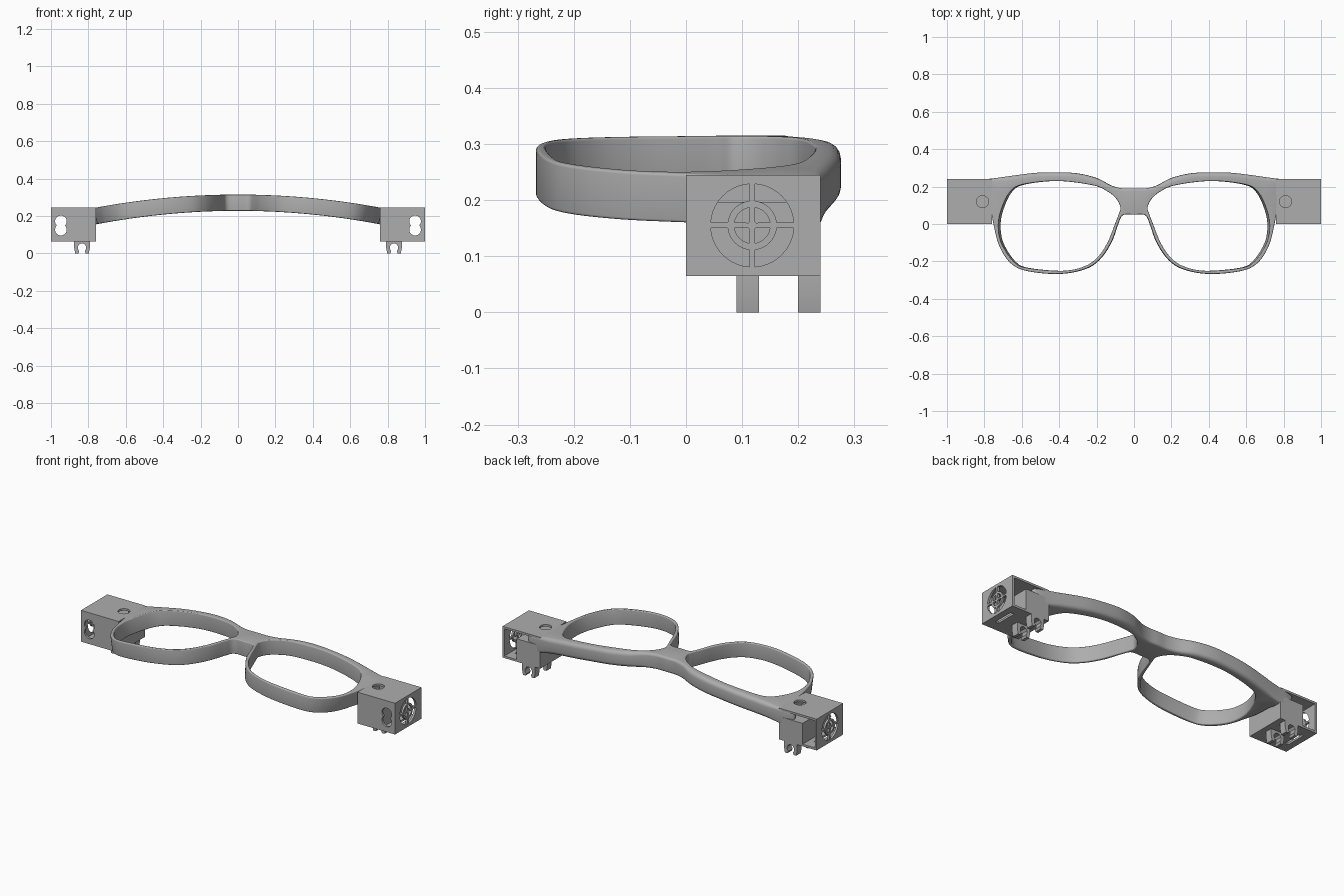
import bpy
import bmesh
from math import sin, cos, pi
from mathutils import Vector

if "Cube" in bpy.data.objects:
    bpy.data.objects.remove(bpy.data.objects["Cube"])

grey = bpy.data.materials.new("plain grey")
grey.use_nodes = True
grey.diffuse_color = (0.42, 0.42, 0.42, 1)
grey.node_tree.nodes["Principled BSDF"].inputs["Base Color"].default_value = (0.42, 0.42, 0.42, 1)


def make_object(name, bm):
    bmesh.ops.recalc_face_normals(bm, faces=bm.faces)
    mesh = bpy.data.meshes.new(name)
    bm.to_mesh(mesh)
    bm.free()
    mesh.materials.append(grey)
    ob = bpy.data.objects.new(name, mesh)
    bpy.context.collection.objects.link(ob)
    return ob


def prism(name, points, push):
    """Extrude a flat outline of 3D points along a vector."""
    bm = bmesh.new()
    face = bm.faces.new([bm.verts.new(p) for p in points])
    out = bmesh.ops.extrude_face_region(bm, geom=[face], use_keep_orig=True)
    moved = [g for g in out["geom"] if isinstance(g, bmesh.types.BMVert)]
    bmesh.ops.translate(bm, verts=moved, vec=push)
    return make_object(name, bm)


def block(name, x, y, z):
    return prism(name, [(x[0], y[0], z[0]), (x[1], y[0], z[0]), (x[1], y[1], z[0]), (x[0], y[1], z[0])],
                 (0, 0, z[1] - z[0]))


def activate(ob):
    bpy.ops.object.select_all(action="DESELECT")
    ob.select_set(True)
    bpy.context.view_layer.objects.active = ob


def cut(ob, cutter):
    cutter.hide_render = True
    mod = ob.modifiers.new("cut", "BOOLEAN")
    mod.operation = "DIFFERENCE"
    mod.solver = "EXACT"
    mod.object = cutter
    activate(ob)
    bpy.ops.object.modifier_apply(modifier=mod.name)
    bpy.data.objects.remove(cutter)


def mirror(ob):
    mod = ob.modifiers.new("mirror", "MIRROR")
    mod.use_mirror_merge = False


def smooth(ob):
    activate(ob)
    bpy.ops.object.shade_smooth_by_angle(angle=pi / 5)


def spline(points, steps=6):
    """Closed smooth curve through the points."""
    pts = [Vector(p) for p in points]
    n = len(pts)
    curve = []
    for i in range(n):
        a, b, c, d = (pts[(i + k) % n] for k in (-1, 0, 1, 2))
        for s in range(steps):
            t = s / steps
            curve.append(0.5 * (2 * b + (c - a) * t + (2 * a - 5 * b + 4 * c - d) * t * t
                                + (3 * b - a - 3 * c + d) * t ** 3))
    return curve


def clamp(v):
    return max(0.0, min(1.0, v))


# Outlines of the right half, clockwise from above
half_outline = [(0, .19), (.06, .19), (.12, .205), (.2, .245), (.3, .27), (.4, .276), (.52, .274),
                (.64, .26), (.74, .246), (.82, .236), (.85, .225), (.84, .2), (.775, .18),
                (.765, .08), (.75, -.01), (.72, -.12), (.66, -.21), (.57, -.252), (.4, -.267),
                (.26, -.24), (.18, -.185), (.12, -.095), (.085, 0), (.06, .047), (0, .05)]
lens_outline = [(.073, .09), (.095, .135), (.14, .173), (.22, .207), (.41, .23), (.59, .212), (.66, .175),
                (.705, .09), (.725, 0), (.71, -.1), (.645, -.2), (.57, -.235), (.38, -.25),
                (.26, -.224), (.19, -.172), (.14, -.095), (.1, .005), (.08, .058)]


def flip(points):
    return [(-x, y) for x, y in reversed(points)]


THICK = 0.087


def rim_wall(bm, curve, side):
    """Rounded wall along an outline; returns its top and bottom edge loops."""
    n = len(curve)
    arcs = [(k, pi / 2 - k * pi / 8) for k in range(5)]
    layers = [(1, a) for _, a in arcs] + [(-1, a) for _, a in reversed(arcs)]
    rings = []
    for up, angle in layers:
        ring = []
        for i, p in enumerate(curve):
            t = (curve[(i + 1) % n] - curve[i - 1]).normalized()
            normal = Vector((-t.y, t.x)) * side
            r = 0.005
            if side > 0:
                r += 0.017 * clamp((p.y - .14) / .1) * clamp((.84 - abs(p.x)) / .15)
            q = p - normal * r * (1 - cos(angle))
            drop = r * (1 - sin(angle))
            ring.append(bm.verts.new((q.x, q.y, -drop if up > 0 else drop - THICK)))
        rings.append(ring)
    for low, high in zip(rings, rings[1:]):
        for i in range(n):
            j = (i + 1) % n
            bm.faces.new((low[i], low[j], high[j], high[i]))
    return [[bm.edges.get((ring[i - 1], ring[i])) for i in range(n)] for ring in (rings[0], rings[-1])]


# Spectacle front, built flat and then bowed
bm = bmesh.new()
loops = [rim_wall(bm, spline(half_outline + flip(half_outline[1:-1])), 1),
         rim_wall(bm, spline(lens_outline), -1),
         rim_wall(bm, spline(flip(lens_outline)), -1)]
for cap in (0, 1):
    edges = [e for loop in loops for e in loop[cap]]
    bmesh.ops.triangle_fill(bm, use_beauty=True, edges=edges, normal=(0, 0, 1))
for v in bm.verts:
    bow = 0.315 - 0.121 * v.co.x ** 2
    v.co.x *= 1 + 0.2 * v.co.z
    v.co.z += bow
smooth(make_object("spectacle_frame", bm))

# Hollow side housing, open at the back outside of an inner block
housing = block("side_housing", (.76, 1), (0, .24), (.065, .245))
cut(housing, block("cavity", (.91, .988), (.012, .3), (.077, .233)))
cut(housing, block("upper_cavity", (.772, .92), (.012, .3), (.197, .233)))


def circle(r, n=32):
    return [(r * cos(2 * pi * i / n), r * sin(2 * pi * i / n)) for i in range(n)]


# Double round opening in the front wall
for z in (.172, .127):
    cut(housing, prism("front_hole", [(.947 + a, -.05, z + b) for a, b in circle(.031)], (0, .07, 0)))

# Round hole in the top and slot in the bottom
cut(housing, prism("top_hole", [(.81 + a, .12 + b, .22) for a, b in circle(.032)], (0, 0, .1)))
cut(housing, block("bottom_slot", (.94, .962), (.06, .18), (.03, .1)))


# Fan grille in the outer wall: quarter openings around a cross
def grille_sector(inner, outer, quarter, bar=.005, n=10):
    def arc(r):
        gap = bar / r
        return [(r, quarter * pi / 2 + gap + (pi / 2 - 2 * gap) * i / n) for i in range(n + 1)]
    polar = arc(outer) + arc(inner)[::-1]
    return prism("grille_hole", [(.96, .118 + r * cos(a), .155 + r * sin(a)) for r, a in polar], (.1, 0, 0))


for quarter in range(4):
    cut(housing, grille_sector(.044, .074, quarter))
    cut(housing, grille_sector(.008, .032, quarter))
mirror(housing)
smooth(housing)

# Two snap clips under each housing
clip_half = [(.042, .07), (.042, .03), (.036, 0), (.02, 0), (.015, .012), (.022, .025),
             (.022, .038), (.013, .05), (0, .054)]
clip_profile = clip_half + [(-a, z) for a, z in clip_half[-2::-1]]
for name, y in (("front_clip", .09), ("back_clip", .2)):
    clip = prism(name, [(.834 + a, y, z) for a, z in clip_profile], (0, .04, 0))
    mirror(clip)
    smooth(clip)
